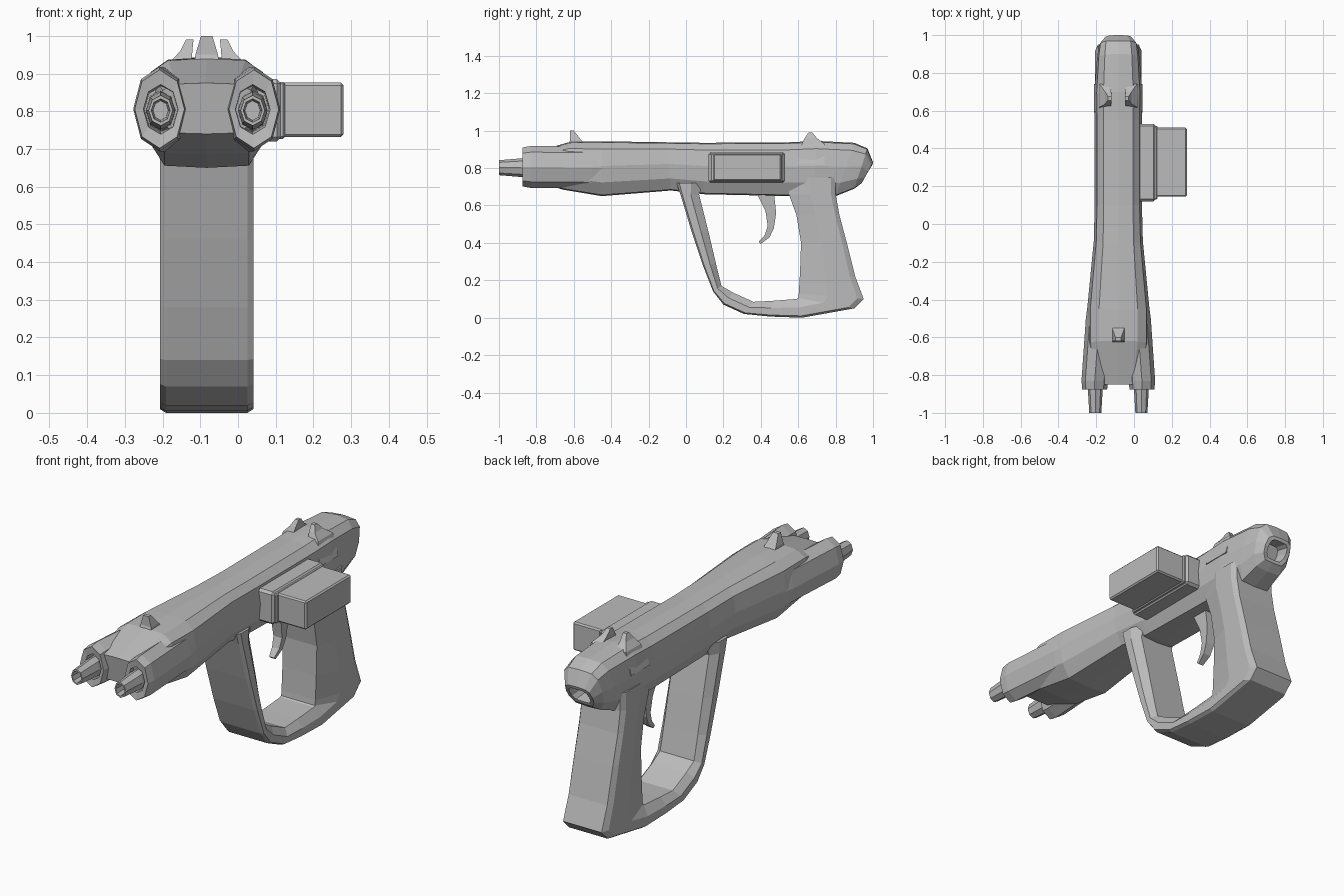
import bpy, bmesh, math
from mathutils import Vector

if "Cube" in bpy.data.objects:
    bpy.data.objects.remove(bpy.data.objects["Cube"])

CX = -0.083  # centre plane of the gun (the side box shifts the overall bounds)

grey = bpy.data.materials.new("plain grey")
grey.diffuse_color = (0.5, 0.5, 0.5, 1)
grey.use_nodes = True
grey.node_tree.nodes["Principled BSDF"].inputs["Base Color"].default_value = grey.diffuse_color


def finish(name, bm):
    bmesh.ops.recalc_face_normals(bm, faces=bm.faces)
    me = bpy.data.meshes.new(name)
    bm.to_mesh(me)
    bm.free()
    me.materials.append(grey)
    ob = bpy.data.objects.new(name, me)
    bpy.context.collection.objects.link(ob)
    return ob


def loft(name, rings):
    """Skin a list of equal-length closed rings and cap both ends."""
    bm = bmesh.new()
    vs = [[bm.verts.new(p) for p in r] for r in rings]
    n = len(vs[0])
    for a, b in zip(vs, vs[1:]):
        for i in range(n):
            j = (i + 1) % n
            bm.faces.new((a[i], a[j], b[j], b[i]))
    bm.faces.new(vs[0])
    bm.faces.new(vs[-1])
    return finish(name, bm)


def box(name, lo, hi, bevel):
    bm = bmesh.new()
    bmesh.ops.create_cube(bm, size=1)
    for v in bm.verts:
        v.co = Vector([(l + h) / 2 + c * (h - l) for l, h, c in zip(lo, hi, v.co)])
    bmesh.ops.bevel(bm, geom=bm.edges[:], offset=bevel, segments=1, affect='EDGES')
    return finish(name, bm)


def oval(cx, y, cz, rx, rz, n=8):
    return [(cx + rx * math.cos(math.tau * i / n), y, cz + rz * math.sin(math.tau * i / n))
            for i in range(n)]


# Body: faceted cross-section swept along y
HALF = [(0, 1), (.62, .98), (.9, .86), (1, .55), (.94, .25), (.68, 0.02), (0, 0)]
SECTION = HALF + [(-x, z) for x, z in HALF[-2:0:-1]]


def body_ring(yt, zt, yb, zb, w):
    return [(CX + x * w, yb + (yt - yb) * t, zb + (zt - zb) * t) for x, t in SECTION]


stations = [(-.85, .875, -.83, .74, .13), (-.62, .94, -.66, .685, .165),
            (-.45, .943, -.45, .65, .165), (-.1, .938, -.08, .68, .13),
            (.1, .935, .1, .66, .125), (.55, .938, .55, .65, .125),
            (.7, .945, .68, .65, .127), (.9, .935, .8, .65, .115),
            (.97, .905, .9, .69, .105), (1.0, .83, .94, .72, .075),
            (.995, .815, .945, .735, .055), (.93, .825, .88, .745, .05)]
loft("body", [body_ring(*s) for s in stations])

# Frame: front strap, base and grip as one swept band (outer y,z / inner y,z)
band = [(-.05, .72, .09, .72), (-.03, .66, .07, .66), (.03, .46, .12, .46),
        (.09, .28, .16, .29), (.145, .14, .19, .17), (.2, .07, .25, .135),
        (.31, .02, .36, .085), (.45, .006, .46, .09), (.62, 0, .59, .1),
        (.9, .05, .6, .105), (.95, .1, .603, .13), (.905, .22, .61, .25),
        (.86, .4, .615, .4), (.82, .55, .59, .55), (.8, .66, .55, .66), (.8, .75, .55, .75)]
PROFILE = [(.108, 0), (.124, .1), (.124, .55), (.095, 1)]


def band_ring(oy, oz, iy, iz):
    pts = [(x, t) for x, t in PROFILE] + [(-x, t) for x, t in PROFILE[::-1]]
    return [(CX + x, oy + (iy - oy) * t, oz + (iz - oz) * t) for x, t in pts]


loft("grip_and_guard", [band_ring(*b) for b in band])

# Twin muzzles: flared hollow housings with a thinner barrel inside each
for s, side in ((-1, "left"), (1, "right")):
    loft(f"{side}_housing", [
        oval(CX + s * .06, -.12, .81, .06, .1),
        oval(CX + s * .1, -.5, .803, .072, .112),
        oval(CX + s * .125, -.83, .806, .07, .112),
        oval(CX + s * .125, -.875, .806, .066, .104),
        oval(CX + s * .122, -.87, .805, .046, .066),
        oval(CX + s * .122, -.76, .805, .043, .06)])
    loft(f"{side}_barrel", [
        oval(CX + s * .122, -.74, .802, .04, .055),
        oval(CX + s * .122, -.88, .802, .039, .05),
        oval(CX + s * .122, -1, .802, .032, .04),
        oval(CX + s * .122, -1, .802, .025, .031),
        oval(CX + s * .122, -.9, .802, .02, .026)])

    # Rear sight fins, leaning inwards
    def fin(z, x0, x1, y0, y1):
        return [(CX + s * x0, y0, z), (CX + s * x1, y0, z),
                (CX + s * x1, y1, z), (CX + s * x0, y1, z)]
    loft(f"{side}_rear_sight", [fin(.82, .06, .129, .59, .74), fin(.93, .04, .098, .62, .74),
                                fin(.96, .038, .07, .635, .7), fin(.99, .035, .055, .655, .675)])

# Front sight
loft("front_sight", [[(CX - w, y0, z), (CX + w, y0, z), (CX + w, y1, z), (CX - w, y1, z)]
                     for z, w, y0, y1 in ((.92, .034, -.63, -.53), (.95, .03, -.62, -.56),
                                          (1.0, .015, -.62, -.6))])

# Trigger: curved tapering blade
blade = [(.37, .47, .68, .03), (.425, .482, .57, .028), (.437, .47, .49, .024),
         (.42, .447, .44, .02), (.388, .4, .405, .014)]
loft("trigger", [[(CX - w, a, z), (CX + w, a, z), (CX + w, b, z - .01), (CX - w, b, z - .01)]
                 for a, b, z, w in blade])

# Side magazine with its collar
box("magazine_collar", (-.02, .12, .72), (.115, .53, .885), .012)
box("magazine_lip", (.05, .13, .727), (.125, .52, .878), .006)
box("magazine", (.06, .145, .732), (.28, .51, .876), .007)
